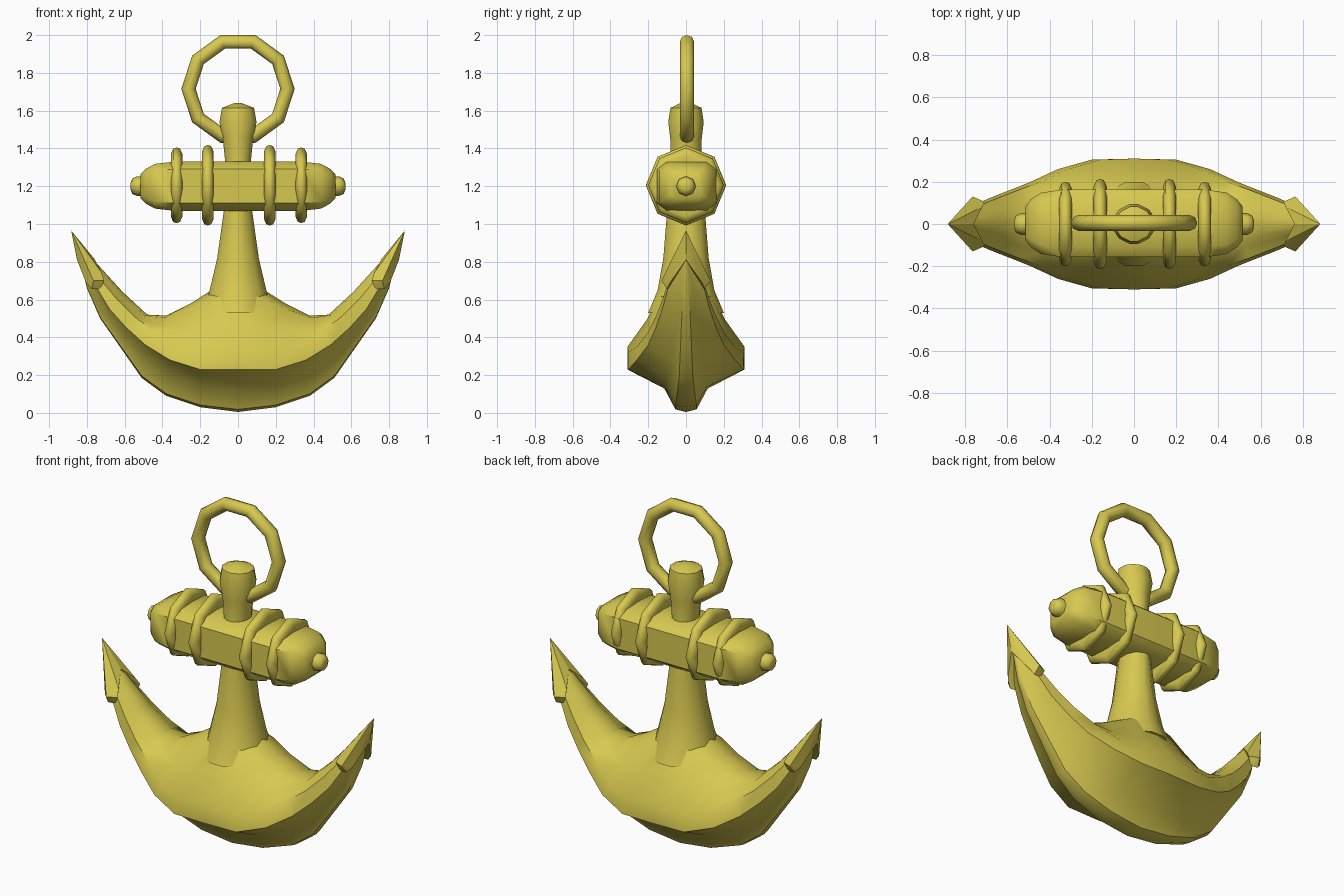
import bpy, bmesh
from math import sin, cos, pi, radians

if "Cube" in bpy.data.objects:
    bpy.data.objects.remove(bpy.data.objects["Cube"])

gold = bpy.data.materials.new("gold")
gold.diffuse_color = (0.68, 0.58, 0.08, 1)
gold.use_nodes = True
gold.node_tree.nodes["Principled BSDF"].inputs["Base Color"].default_value = gold.diffuse_color


def finish(name, bm, angle=42):
    bmesh.ops.remove_doubles(bm, verts=bm.verts, dist=0.0005)
    bmesh.ops.recalc_face_normals(bm, faces=bm.faces)
    me = bpy.data.meshes.new(name)
    bm.to_mesh(me)
    bm.free()
    for p in me.polygons:
        p.use_smooth = True
    me.set_sharp_from_angle(angle=radians(angle))
    me.materials.append(gold)
    ob = bpy.data.objects.new(name, me)
    bpy.context.collection.objects.link(ob)
    return ob


def loft(name, rings, angle=42, closed=False):
    """Skin a list of equal-length rings; closed joins last to first, else caps."""
    bm = bmesh.new()
    vs = [[bm.verts.new(p) for p in r] for r in rings]
    n = len(vs[0])
    pairs = list(zip(vs, vs[1:]))
    if closed:
        pairs.append((vs[-1], vs[0]))
    else:
        bm.faces.new(vs[0])
        bm.faces.new(vs[-1])
    for a, b in pairs:
        for i in range(n):
            j = (i + 1) % n
            bm.faces.new((a[i], a[j], b[j], b[i]))
    return finish(name, bm, angle)


def circle_x(x, r, n, z=1.205):
    return [(x, r * cos(2 * pi * k / n), z + r * sin(2 * pi * k / n)) for k in range(n)]


# Ring: ten-sided, flat segment on top
ring = []
for k in range(10):
    a = 2 * pi * k / 10
    sec = []
    for m in range(8):
        b = 2 * pi * m / 8
        r = 0.262 + 0.038 * cos(b)
        sec.append((r * cos(a), 0.005 + 0.038 * sin(b), 1.715 + r * sin(a)))
    ring.append(sec)
loft("ring", ring, 50, closed=True)

# Shank: narrow flat strip front and back, flaring into the arms
strip = [(0.22, 1), (0.72, 0.74), (1, 0.3), (1, -0.3), (0.72, -0.74), (0.22, -1),
         (-0.22, -1), (-0.72, -0.74), (-1, -0.3), (-1, 0.3), (-0.72, 0.74), (-0.22, 1)]
shank = [(1.64, 0.02, 0.03), (1.615, 0.085, 0.082), (1.54, 0.098, 0.094), (1.45, 0.08, 0.083),
         (1.33, 0.068, 0.082), (1.07, 0.075, 0.1), (0.82, 0.11, 0.12),
         (0.65, 0.15, 0.15), (0.53, 0.18, 0.2)]
loft("shank", [[(u * hx, v * hy, z) for u, v in strip] for z, hx, hy in shank])

# Arms: slanted stations (inner x,z / upper rim / lower rim / outer keel / half width)
stations = [
    (0.00, 0.70, 0.00, 0.35, 0.00, 0.23, 0.00, 0.005, 0.31),
    (0.14, 0.65, 0.16, 0.32, 0.20, 0.23, 0.20, 0.03, 0.305),
    (0.25, 0.58, 0.31, 0.35, 0.36, 0.28, 0.38, 0.09, 0.26),
    (0.38, 0.515, 0.44, 0.43, 0.49, 0.36, 0.51, 0.185, 0.20),
    (0.48, 0.52, 0.55, 0.51, 0.59, 0.45, 0.625, 0.35, 0.16),
    (0.61, 0.64, 0.64, 0.60, 0.68, 0.55, 0.73, 0.50, 0.125),
    (0.71, 0.75, 0.74, 0.72, 0.77, 0.70, 0.80, 0.66, 0.085),
    (0.81, 0.86, 0.82, 0.85, 0.83, 0.84, 0.84, 0.82, 0.03),
]


def arm_section(s, side):
    ix, iz, ux, uz, lx, lz, ox, oz, w = s

    def mix(a, b, c, d, t, t2):
        return (a + (c - a) * t, b + (d - b) * t2)
    half = [(0.42 * w, *mix(ix, iz, ux, uz, 0.2, 0.14)),
            (0.66 * w, *mix(ix, iz, ux, uz, 0.6, 0.58)),
            (w, ux, uz), (w, lx, lz),
            (0.37 * w, *mix(lx, lz, ox, oz, 0.5, 0.45)),
            (0.18 * w, *mix(lx, lz, ox, oz, 0.95, 0.94))]
    pts = [(0, ix, iz)] + half + [(0, ox, oz)] + [(-y, x, z) for y, x, z in reversed(half)]
    return [(side * x, y, z) for y, x, z in pts]


loft("arms", [arm_section(s, -1) for s in reversed(stations[1:])]
     + [arm_section(s, 1) for s in stations])

# Flukes: arrowhead caps, each from two hulled barbs
barb = [(0.883, 0, 0.965), (0.852, 0, 0.81), (0.76, 0, 0.815), (0.805, 0.085, 0.69),
        (0.775, 0.1, 0.655), (0.73, 0.095, 0.655), (0.708, 0.105, 0.70),
        (0.72, 0.08, 0.74), (0.765, 0.13, 0.70)]
for sx, label in ((-1, "left"), (1, "right")):
    bm = bmesh.new()
    for sy in (-1, 1):
        vs = [bm.verts.new((sx * x, sy * y, z)) for x, y, z in barb]
        res = bmesh.ops.convex_hull(bm, input=vs)
        junk = [v for v in res["geom_interior"] if isinstance(v, bmesh.types.BMVert)]
        bmesh.ops.delete(bm, geom=junk, context="VERTS")
    finish(label + "_fluke", bm, 30)

# Stock: rounded box bar with tapered ends
box = [(0.16, 0.09), (0.11, 0.13), (-0.11, 0.13), (-0.16, 0.09),
       (-0.16, -0.09), (-0.11, -0.13), (0.11, -0.13), (0.16, -0.09)]
taper = [(0.515, 0.5), (0.49, 0.7), (0.44, 0.91), (0.34, 1)]
taper = [(-x, s) for x, s in taper] + [(x, s) for x, s in reversed(taper)]
loft("stock", [[(x, y * s + 0.003, 1.2 + z * s) for y, z in box] for x, s in taper], 50)

# Knobs on the stock ends
for sx, label in ((-1, "left"), (1, "right")):
    loft(label + "_knob", [circle_x(sx * x, r, 8, 1.2) for x, r in
                           ((0.48, 0.05), (0.535, 0.052), (0.56, 0.04), (0.568, 0.02))], 50)

# Bands: octagonal hoops around the stock
for i, (x0, r) in enumerate(((-0.325, 0.2), (-0.16, 0.213), (0.168, 0.213), (0.335, 0.2))):
    prof = ((-0.022, 0.115), (-0.031, r - 0.035), (-0.018, r - 0.006), (0, r),
            (0.018, r - 0.006), (0.031, r - 0.035), (0.022, 0.115))
    loft(f"band_{i + 1}", [circle_x(x0 + dx, rr, 8) for dx, rr in prof], 50)
